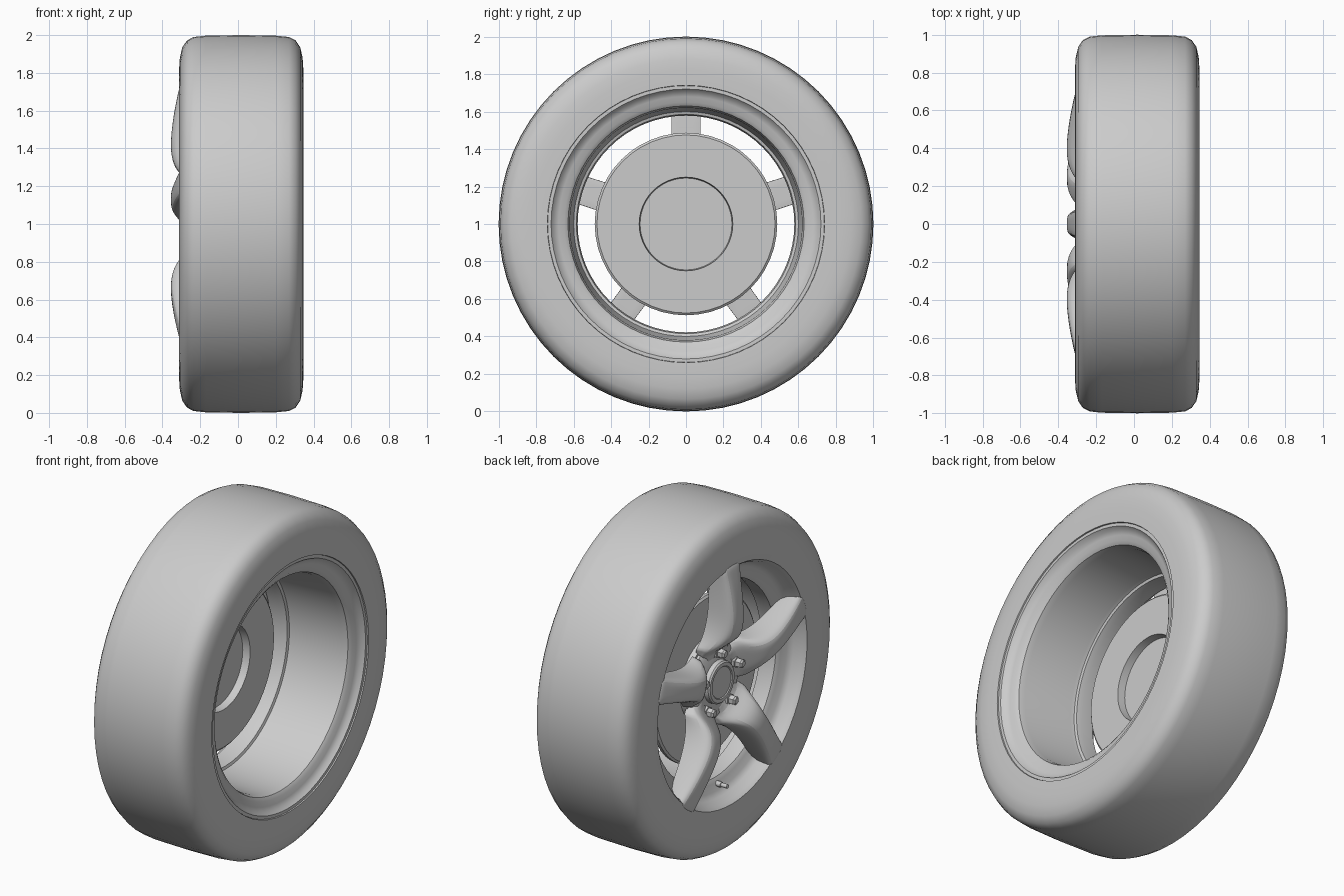
import bpy, bmesh
from math import sin, cos, pi, radians
from mathutils import Vector, Matrix

if "Cube" in bpy.data.objects:
    bpy.data.objects.remove(bpy.data.objects["Cube"])

CENTRE = Vector((0, 0, 1))          # wheel axle runs along x through here


def finish(bm, name, angle=35):
    bmesh.ops.remove_doubles(bm, verts=bm.verts, dist=1e-5)
    bmesh.ops.recalc_face_normals(bm, faces=bm.faces)
    mesh = bpy.data.meshes.new(name)
    bm.to_mesh(mesh)
    bm.free()
    ob = bpy.data.objects.new(name, mesh)
    bpy.context.collection.objects.link(ob)
    ob.location = CENTRE
    bpy.ops.object.select_all(action='DESELECT')
    ob.select_set(True)
    bpy.context.view_layer.objects.active = ob
    bpy.ops.object.shade_smooth_by_angle(angle=radians(angle))
    return ob


def lathe(name, profile, steps=64, angle=35, offset=(0, 0)):
    """Spin an (x, radius) profile about the axle, or a parallel axis."""
    bm = bmesh.new()
    rings = []
    for k in range(steps):
        a = 2 * pi * k / steps
        rings.append([bm.verts.new((x, r * sin(a) + offset[0], r * cos(a) + offset[1]))
                      for x, r in profile])
    for k in range(steps):
        p, q = rings[k], rings[(k + 1) % steps]
        for j in range(len(profile) - 1):
            if profile[j][1] == 0 and profile[j + 1][1] == 0:
                continue
            bm.faces.new((p[j], p[j + 1], q[j + 1], q[j]))
    bmesh.ops.dissolve_degenerate(bm, dist=1e-6, edges=bm.edges)
    return finish(bm, name, angle)


# tyre: flat sidewalls with rounded shoulders
lathe("tyre", [(-.28, .735), (-.31, .74), (-.312, .82), (-.308, .88), (-.295, .935),
               (-.27, .972), (-.235, .99), (-.17, .997), (.017, 1.0), (.2, .997),
               (.27, .99), (.305, .972), (.33, .935), (.342, .88), (.346, .82),
               (.345, .74), (.315, .735)], 64, 50)

# rim: rear lip, barrel and dished front flange
lathe("rim", [(.31, .742), (.338, .738), (.338, .72), (.318, .705), (.305, .68),
              (.30, .65), (.285, .63), (.25, .62), (-.06, .605), (-.08, .60),
              (-.085, .585), (-.12, .578), (-.19, .578), (-.205, .60), (-.215, .645),
              (-.24, .672), (-.285, .69), (-.306, .705), (-.31, .74), (-.28, .742)])

# brake disc with hollow hat at the back
lathe("brake_disc", [(-.14, 0), (-.14, .245), (-.095, .25), (-.095, .475), (-.105, .487),
                     (-.125, .487), (-.135, .475), (-.135, .25), (-.17, .245), (-.17, 0)], 48)

# hub plate and plain centre cap
lathe("hub", [(-.14, 0), (-.14, .235), (-.185, .23), (-.205, .20), (-.205, 0)], 40)
lathe("centre_cap", [(-.2, .125), (-.232, .123), (-.24, .115), (-.24, .095),
                     (-.235, .09), (-.237, 0)], 32)

# spokes: lofted sections (radius, front x, front half width, back x, back half width)
SECTIONS = [(.13, -.205, .075, -.15, .085), (.19, -.212, .10, -.155, .13),
            (.235, -.275, .085, -.165, .145), (.29, -.335, .062, -.18, .11),
            (.38, -.358, .052, -.19, .085), (.48, -.354, .052, -.20, .078),
            (.60, -.337, .058, -.20, .078), (.68, -.320, .064, -.22, .08),
            (.735, -.308, .07, -.25, .082)]


def spoke(name, angle):
    bm = bmesh.new()
    loops = []
    for r, xf, wf, xb, wb in SECTIONS:
        xm = xf + (xb - xf) * .3
        wm = wf + (wb - wf) * .5
        pts = [(xb, -wb), (xm, -wm - .008), (xf, -wf), (xf, 0), (xf, wf),
               (xm, wm + .008), (xb, wb), (xb, 0)]
        loops.append([bm.verts.new((x, w, r)) for x, w in pts])
    n = len(loops[0])
    for a, b in zip(loops, loops[1:]):
        for j in range(n):
            bm.faces.new((a[j], a[(j + 1) % n], b[(j + 1) % n], b[j]))
    crease = bm.edges.layers.float.new('crease_edge')
    for e in bm.edges:                        # crisp back edges, open ends buried
        if all(abs(v.co.x) <= .251 and abs(v.co.y) > .07 for v in e.verts):
            e[crease] = .8
    bm.faces.new(loops[0])
    bm.faces.new(loops[-1])
    bmesh.ops.rotate(bm, verts=bm.verts, matrix=Matrix.Rotation(angle, 3, 'X'))
    ob = finish(bm, name, 45)
    sub = ob.modifiers.new("smooth", 'SUBSURF')
    sub.levels = sub.render_levels = 2


for k in range(5):
    a = 2 * pi * k / 5
    spoke(f"spoke_{k + 1}", a)
    # hexagonal wheel bolt with domed head at each spoke root
    lathe(f"wheel_bolt_{k + 1}", [(-.19, .034), (-.222, .034), (-.224, .027), (-.255, .027),
                                  (-.264, .018), (-.266, 0)], 6, 20,
          (-.175 * sin(a), .175 * cos(a)))

# valve stem between the two lower spokes
lathe("valve_stem", [(-.19, .016), (-.235, .016), (-.237, .012), (-.275, .012), (-.28, 0)],
      12, 35, (0, -.61))
